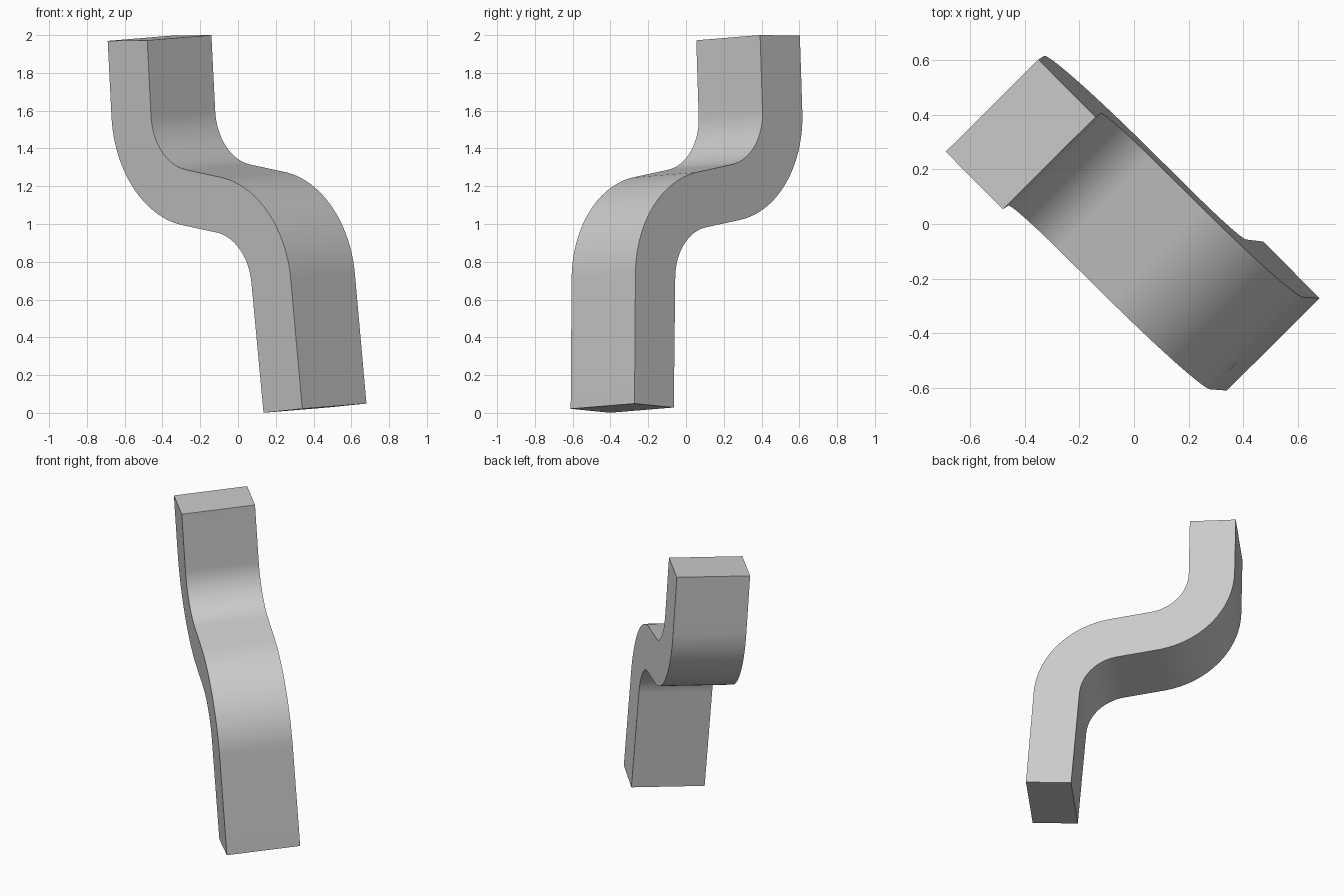
import bpy, bmesh
from math import sin, cos, radians
from mathutils import Vector

cube = bpy.data.objects.get("Cube")
if cube:
    bpy.data.objects.remove(cube, do_unlink=True)

# Frame of the tilted bar: across its width, along the bend plane, and up
WIDTH = Vector((0.708, 0.704, 0.058)).normalized()
ACROSS = Vector((0.705, -0.709, 0)).normalized()
UP = ACROSS.cross(WIDTH)
if UP.z < 0:
    UP = -UP
CENTRE = Vector((0, -0.008, 1))
HALF_WIDTH = 0.24
INNER, OUTER = 0.29, 0.587      # bend radii
STEPS = 24


def bend(centre, start, end, near, far):
    """Pairs of points on the left and right edges of a circular bend."""
    pairs = []
    for i in range(STEPS + 1):
        a = radians(start + (end - start) * i / STEPS)
        d = Vector((cos(a), sin(a)))
        c = Vector(centre)
        pairs.append((c + d * near, c + d * far))
    return pairs


# S-shaped outline: upper leg, two opposite bends, lower leg
sections = [(Vector((-0.68, 0.985)), Vector((-0.383, 0.988)))]
sections += bend((-0.088, 0.588), 180.5, 260, OUTER, INNER)
sections += bend((0.035, -0.318), 80, 4, INNER, OUTER)
sections += [(Vector((0.375, -0.987)), Vector((0.667, -0.966)))]

bm = bmesh.new()
rings = []
for left, right in sections:
    corners = [(left, -1), (right, -1), (right, 1), (left, 1)]
    rings.append([bm.verts.new(CENTRE + ACROSS * p.x + UP * p.y
                               + WIDTH * HALF_WIDTH * s) for p, s in corners])
for a, b in zip(rings, rings[1:]):
    for i in range(4):
        j = (i + 1) % 4
        bm.faces.new((a[i], a[j], b[j], b[i]))
bm.faces.new(rings[0])
bm.faces.new(rings[-1])
bmesh.ops.recalc_face_normals(bm, faces=bm.faces)

mesh = bpy.data.meshes.new("bent_bar")
bm.to_mesh(mesh)
bm.free()
bar = bpy.data.objects.new("bent_bar", mesh)
bpy.context.collection.objects.link(bar)

# Plain grey finish
grey = bpy.data.materials.new("light_grey")
grey.use_nodes = True
colour = (0.6, 0.6, 0.6, 1)
grey.diffuse_color = colour
grey.node_tree.nodes["Principled BSDF"].inputs["Base Color"].default_value = colour
mesh.materials.append(grey)

# Smooth bends, sharp long edges and ends
bpy.ops.object.select_all(action='DESELECT')
bar.select_set(True)
bpy.context.view_layer.objects.active = bar
bpy.ops.object.shade_smooth_by_angle(angle=radians(30))
